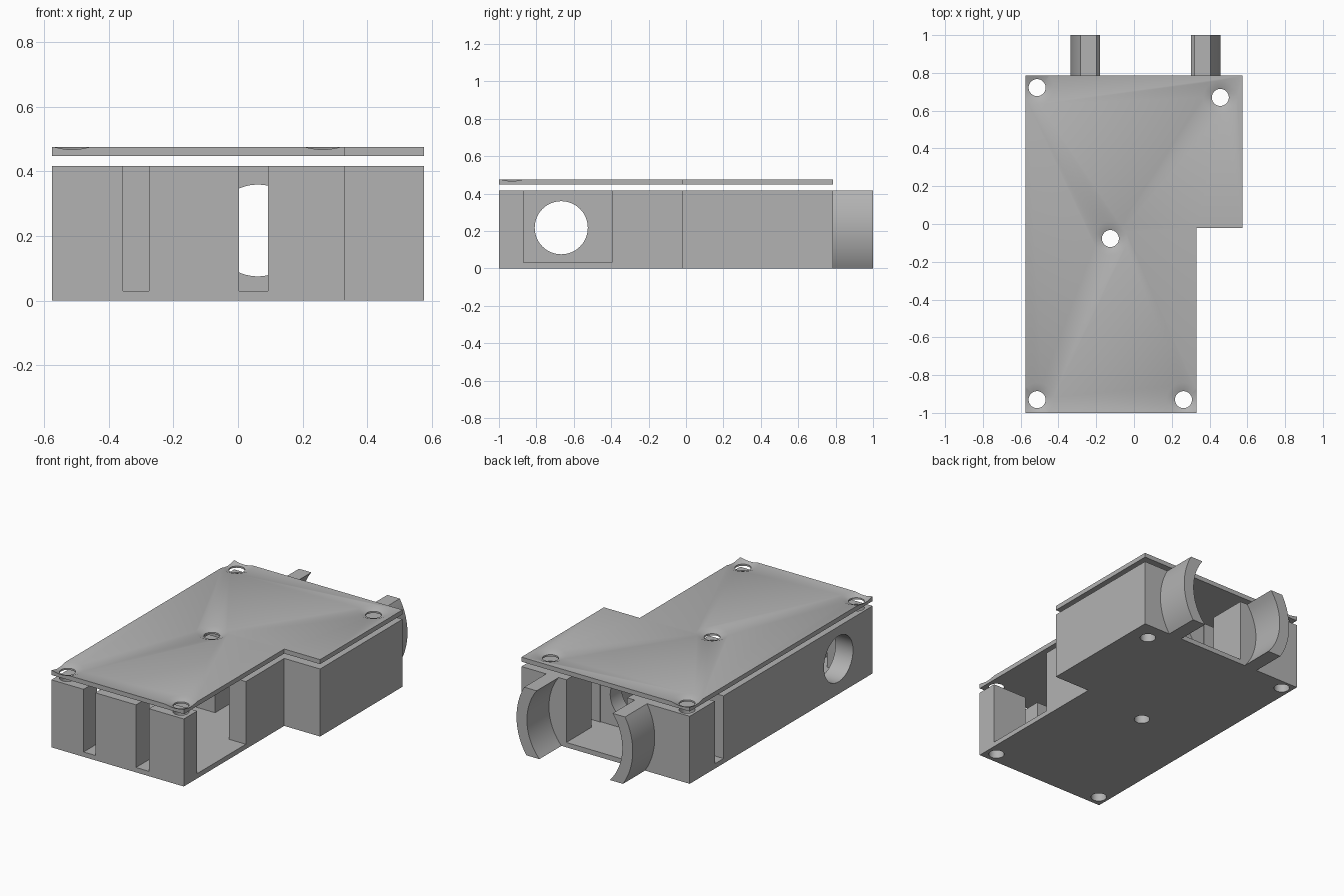
import bpy, bmesh, math

default = bpy.data.objects.get("Cube")
if default:
    bpy.data.objects.remove(default, do_unlink=True)

grey = bpy.data.materials.new("plain_grey")
grey.use_nodes = True
colour = (0.45, 0.45, 0.45, 1)
grey.diffuse_color = colour
grey.node_tree.nodes["Principled BSDF"].inputs["Base Color"].default_value = colour


def prism(name, outline, z0, z1):
    """Extrude a flat outline from z0 up to z1."""
    bm = bmesh.new()
    face = bm.faces.new([bm.verts.new((x, y, z0)) for x, y in outline])
    top = bmesh.ops.extrude_face_region(bm, geom=[face])["geom"]
    bmesh.ops.translate(bm, vec=(0, 0, z1 - z0),
                        verts=[v for v in top if isinstance(v, bmesh.types.BMVert)])
    return finish(name, bm)


def finish(name, bm):
    bmesh.ops.recalc_face_normals(bm, faces=bm.faces)
    mesh = bpy.data.meshes.new(name)
    bm.to_mesh(mesh)
    bm.free()
    mesh.materials.append(grey)
    ob = bpy.data.objects.new(name, mesh)
    bpy.context.collection.objects.link(ob)
    return ob


def box(name, x0, x1, y0, y1, z0, z1):
    return prism(name, [(x0, y0), (x1, y0), (x1, y1), (x0, y1)], z0, z1)


def cylinder(name, centre, r0, r1, depth, axis="Z"):
    """Round cutter, r0 at the low end and r1 at the high end."""
    bm = bmesh.new()
    bmesh.ops.create_cone(bm, cap_ends=True, segments=48, radius1=r0, radius2=r1, depth=depth)
    ob = finish(name, bm)
    ob.location = centre
    if axis == "X":
        ob.rotation_euler.y = math.pi / 2
    if axis == "Y":
        ob.rotation_euler.x = math.pi / 2
    return ob


def combine(target, tool, operation="DIFFERENCE"):
    """Bake one boolean into the target and drop the tool."""
    tool.hide_render = True
    mod = target.modifiers.new("cut", "BOOLEAN")
    mod.operation, mod.solver, mod.object = operation, "EXACT", tool
    bpy.context.view_layer.update()
    graph = bpy.context.evaluated_depsgraph_get()
    result = bpy.data.meshes.new_from_object(target.evaluated_get(graph))
    target.modifiers.clear()
    target.data = result
    bpy.data.objects.remove(tool, do_unlink=True)


FLOOR, RIM, OVER = 0.03, 0.417, 0.6
MID_X, MID_Z = 0.061, 0.22
outline = [(-0.575, -1), (0.33, -1), (0.33, -0.02), (0.575, -0.02), (0.575, 0.785), (-0.575, 0.785)]
screws = [(-0.513, 0.722), (0.457, 0.67), (-0.125, -0.077), (-0.513, -0.93), (0.262, -0.93)]

# Housing with its open-topped pockets
housing = prism("housing", outline, 0, RIM)
pockets = [
    (-0.455, 0.214, -0.87, 0.34),     # main chamber
    (0.2, 0.4, -0.87, -0.395),        # right side opening
    (-0.355, -0.275, -1.1, -0.8),     # front slots
    (0.003, 0.092, -1.1, -0.8),
    (-0.148, 0.268, 0.45, 0.9),       # rear opening
    (-0.7, 0.36, 0.455, 0.54),        # plate slot through the left wall
]
for p in pockets:
    combine(housing, box("pocket", *p, FLOOR, OVER))

# Round holes in the side wall and the inner wall
combine(housing, cylinder("side_hole", (-0.5, -0.667, 0.217), 0.142, 0.142, 0.3, "X"))
combine(housing, cylinder("shaft_hole", (MID_X, 0.395, 0.217), 0.142, 0.142, 0.2, "Y"))

# Central screw post
post = box("post", -0.2, -0.05, -0.152, -0.002, 0.01, RIM)
combine(housing, post, "UNION")

# Lid floating above the rim
lid = prism("lid", outline, 0.447, 0.475)

# Screw holes through housing and lid, with countersinks in the lid
for x, y in screws:
    combine(housing, cylinder("drill", (x, y, 0.2), 0.045, 0.045, 1))
    combine(lid, cylinder("drill", (x, y, 0.46), 0.045, 0.045, 0.2))
    combine(lid, cylinder("countersink", (x, y, 0.466), 0.042, 0.092, 0.02))


# Curved clip arms on the rear, trimmed flat at the floor and rim
def clip_arm(name, side):
    def arc(radius, count=20):
        low, high = math.asin(-MID_Z / radius), math.asin((RIM - MID_Z) / radius)
        angles = [low + (high - low) * i / count for i in range(count + 1)]
        return [(MID_X + side * radius * math.cos(a), MID_Z + radius * math.sin(a)) for a in angles]

    bm = bmesh.new()
    points = arc(0.397) + arc(0.326)[::-1]
    face = bm.faces.new([bm.verts.new((x, 0.78, z)) for x, z in points])
    far = bmesh.ops.extrude_face_region(bm, geom=[face])["geom"]
    bmesh.ops.translate(bm, vec=(0, 0.22, 0),
                        verts=[v for v in far if isinstance(v, bmesh.types.BMVert)])
    return finish(name, bm)


arms = [clip_arm("left_clip_arm", 1), clip_arm("right_clip_arm", -1)]

# Smooth the round surfaces, keep the edges crisp
bpy.ops.object.select_all(action="DESELECT")
for ob in [housing, lid] + arms:
    ob.select_set(True)
    bpy.context.view_layer.objects.active = ob
bpy.ops.object.shade_smooth_by_angle(angle=math.radians(25))
